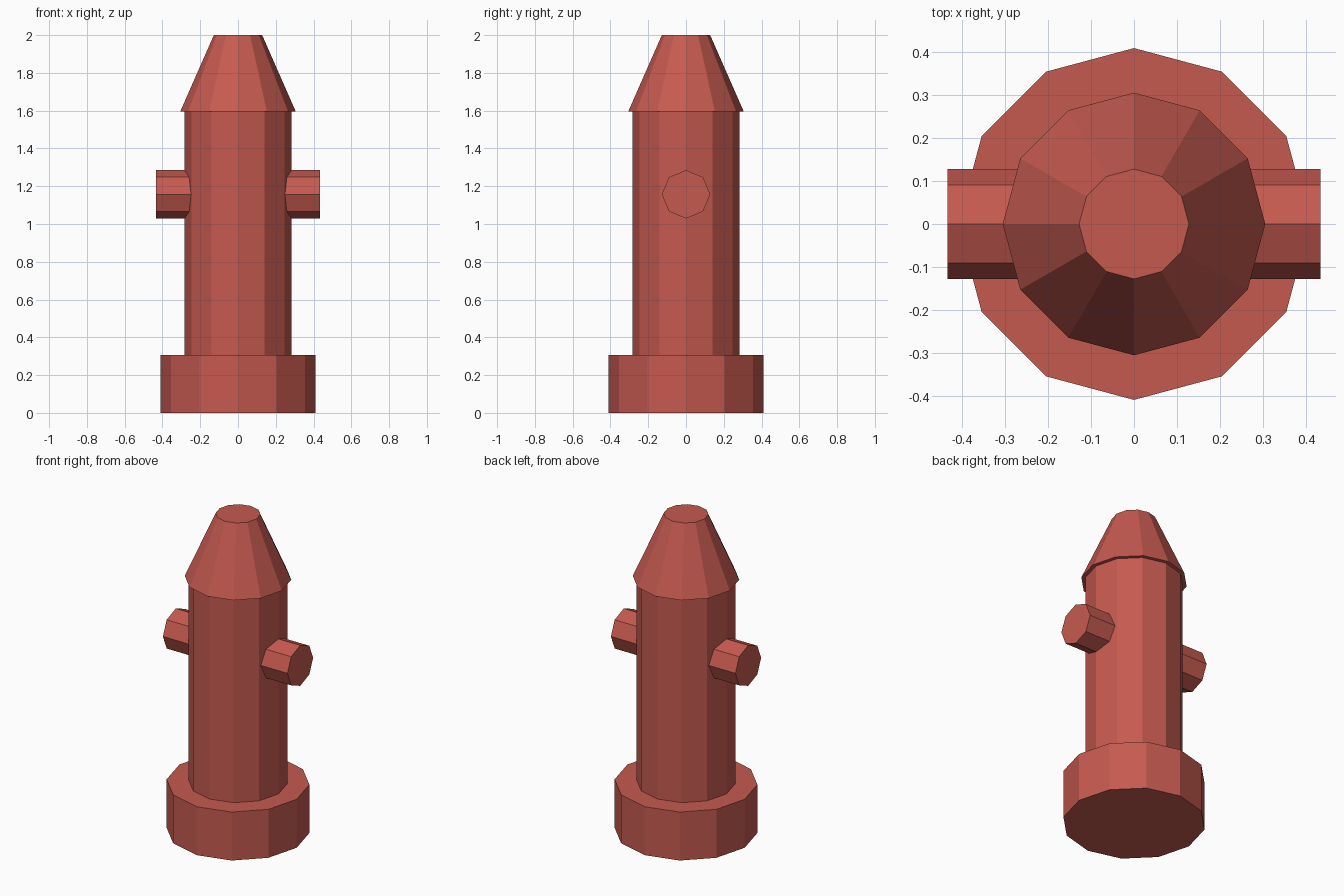
import bpy
from math import pi

cube = bpy.data.objects.get("Cube")
if cube:
    bpy.data.objects.remove(cube, do_unlink=True)

# Painted metal
red = bpy.data.materials.new("hydrant_red")
red.use_nodes = True
color = (0.56, 0.102, 0.08, 1)
red.diffuse_color = color
red.node_tree.nodes["Principled BSDF"].inputs["Base Color"].default_value = color


def prism(name, sides, r_bottom, r_top, depth, center, rotation=(0, 0, 0)):
    """Flat-shaded capped cylinder or truncated cone."""
    bpy.ops.mesh.primitive_cone_add(vertices=sides, radius1=r_bottom, radius2=r_top,
                                    depth=depth, location=center, rotation=rotation)
    obj = bpy.context.object
    obj.name = name
    obj.data.materials.append(red)
    return obj


def upright(name, r_bottom, r_top, z0, z1):
    return prism(name, 12, r_bottom, r_top, z1 - z0, (0, 0, (z0 + z1) / 2))


# Stacked body
upright("base", 0.41, 0.41, 0, 0.306)
upright("barrel", 0.283, 0.283, 0.306, 1.595)
upright("tapered_cap", 0.306, 0.128, 1.595, 2)

# Side outlets, reaching slightly into the barrel
inner, outer = 0.2, 0.435
for side, sign in (("left", 1), ("right", -1)):
    prism(side + "_outlet", 8, 0.128, 0.128, outer - inner,
          (sign * (inner + outer) / 2, 0, 1.157), (0, sign * pi / 2, 0))
